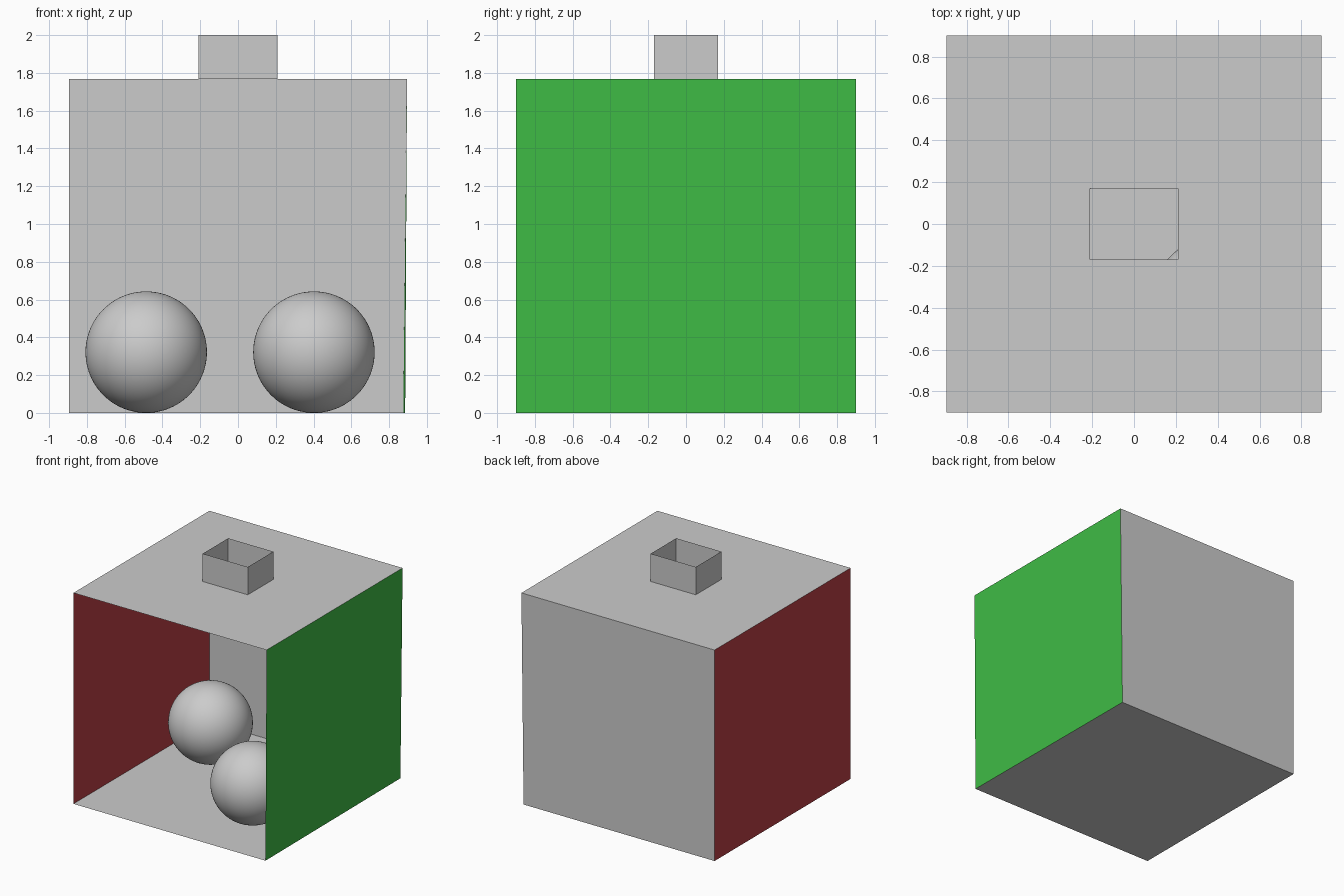
import bpy, bmesh

if "Cube" in bpy.data.objects:
    bpy.data.objects.remove(bpy.data.objects["Cube"])

W, D, H, TOP = 0.895, 0.90, 1.767, 2.0   # half width, half depth, ceiling, chimney rim
CX, CY = 0.209, 0.169                    # chimney half sizes


def material(name, rgb):
    m = bpy.data.materials.new(name)
    m.diffuse_color = (*rgb, 1)
    m.use_nodes = True
    m.node_tree.nodes["Principled BSDF"].inputs["Base Color"].default_value = m.diffuse_color
    return m


def rect(x, y, z):
    return [(-x, -y, z), (x, -y, z), (x, y, z), (-x, y, z)]


def panel(name, verts, faces=((0, 1, 2, 3),), mat=None):
    me = bpy.data.meshes.new(name)
    me.from_pydata(verts, [], faces)
    ob = bpy.data.objects.new(name, me)
    bpy.context.collection.objects.link(ob)
    if mat:
        me.materials.append(mat)
    return ob


def ball(name, x, y, r=0.3215):
    ob = panel(name, [], [])
    bm = bmesh.new()
    bmesh.ops.create_uvsphere(bm, u_segments=96, v_segments=48, radius=r)
    for f in bm.faces:
        f.smooth = True
    bm.to_mesh(ob.data)
    bm.free()
    ob.location = (x, y, r)


# Room corners; the right wall leans in slightly at the floor
floor = [(-W, -D, 0), (W - 0.01, -D, 0), (W - 0.02, D, 0), (-W, D, 0)]
ceil = rect(W, D, H)
hole = rect(CX, CY, H)
ring = [(i, (i + 1) % 4, 4 + (i + 1) % 4, 4 + i) for i in range(4)]

# Room shell, open at the front
panel("floor", floor)
panel("ceiling", ceil + hole, ring)
panel("back_wall", [floor[2], floor[3], ceil[3], ceil[2]])
panel("left_wall", [floor[3], floor[0], ceil[0], ceil[3]],
      mat=material("red", (0.5, 0.05, 0.06)))
panel("right_wall", [floor[1], floor[2], ceil[2], ceil[1]],
      mat=material("green", (0.05, 0.5, 0.06)))

# Open light shaft above the ceiling hole
panel("light_shaft", hole + rect(CX, CY, TOP), ring)

# Balls resting on the floor
ball("left_ball", -0.486, 0.33)
ball("right_ball", 0.402, -0.38)
